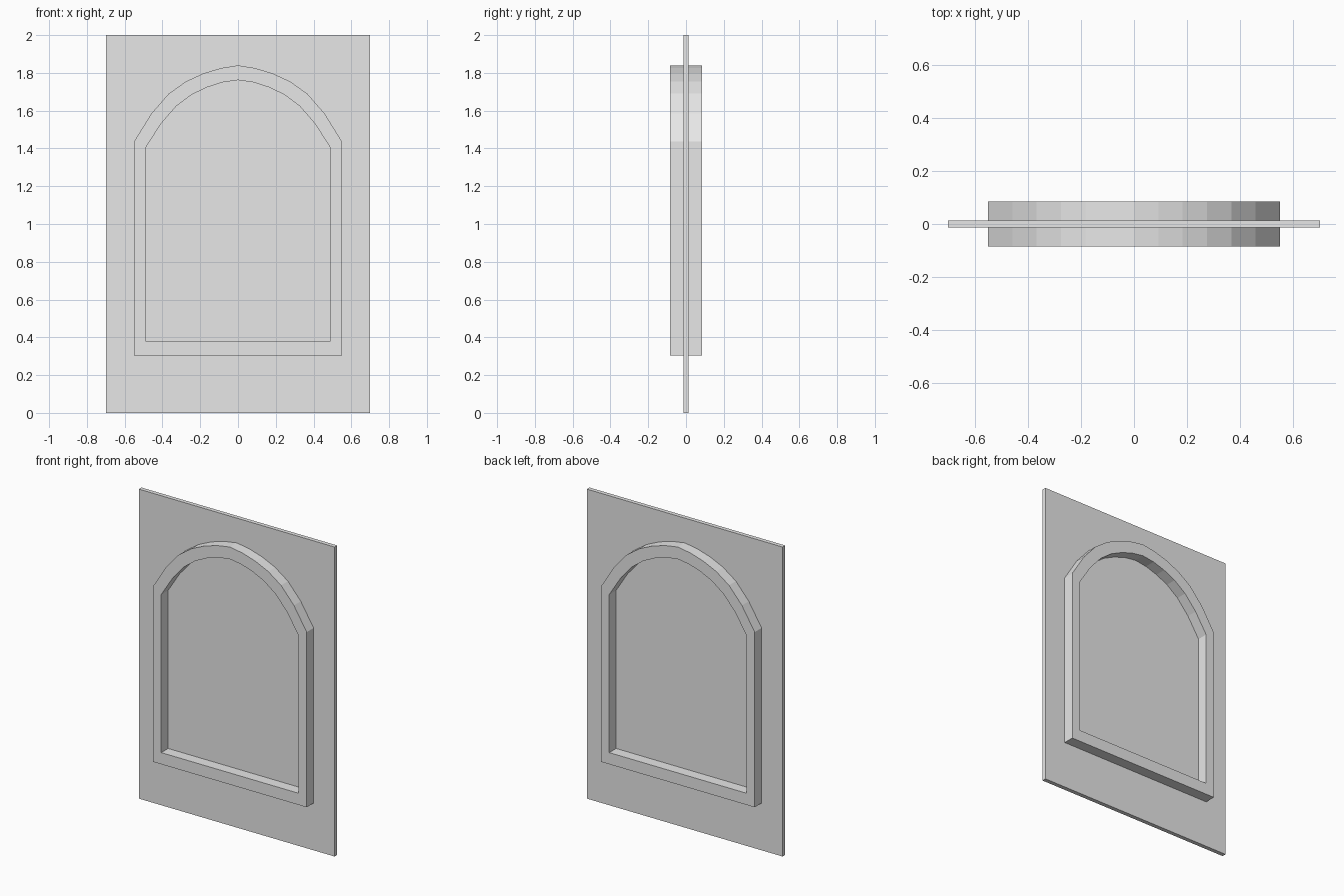
import bpy
import bmesh

cube = bpy.data.objects.get("Cube")
if cube:
    bpy.data.objects.remove(cube, do_unlink=True)

# Plain grey for every part
grey = bpy.data.materials.new("plain_grey")
grey.use_nodes = True
color = (0.8, 0.8, 0.8, 1)
grey.diffuse_color = color
grey.node_tree.nodes["Principled BSDF"].inputs["Base Color"].default_value = color


def finish(name, bm):
    bmesh.ops.recalc_face_normals(bm, faces=bm.faces)
    mesh = bpy.data.meshes.new(name)
    bm.to_mesh(mesh)
    bm.free()
    mesh.materials.append(grey)
    obj = bpy.data.objects.new(name, mesh)
    bpy.context.scene.collection.objects.link(obj)
    return obj


def arch_outline(half_width, sill, heights):
    """Closed arch outline; heights run from the crown to the springing."""
    step = half_width / (len(heights) - 1)
    right = [(i * step, z) for i, z in enumerate(heights)] + [(half_width, sill)]
    left = [(-x, z) for x, z in reversed(right[1:])]
    return right + left


# Thin wall panel
bm = bmesh.new()
bmesh.ops.create_cube(bm, size=1)
for v in bm.verts:
    v.co = (v.co.x * 1.4, v.co.y * 0.027, v.co.z * 2 + 1)
finish("wall_panel", bm)

# Arched window frame standing proud on both sides of the panel
outer = arch_outline(0.55, 0.305, [1.84, 1.825, 1.797, 1.755, 1.69, 1.585, 1.437])
inner = arch_outline(0.49, 0.38, [1.762, 1.75, 1.724, 1.685, 1.624, 1.53, 1.402])
depth = 0.084
bm = bmesh.new()
loops = [[bm.verts.new((x, y, z)) for x, z in outline]
         for outline, y in ((outer, -depth), (outer, depth), (inner, depth), (inner, -depth))]
count = len(outer)
for a, b in zip(loops, loops[1:] + loops[:1]):
    for i in range(count):
        j = (i + 1) % count
        bm.faces.new((a[i], a[j], b[j], b[i]))
finish("arched_window_frame", bm)
